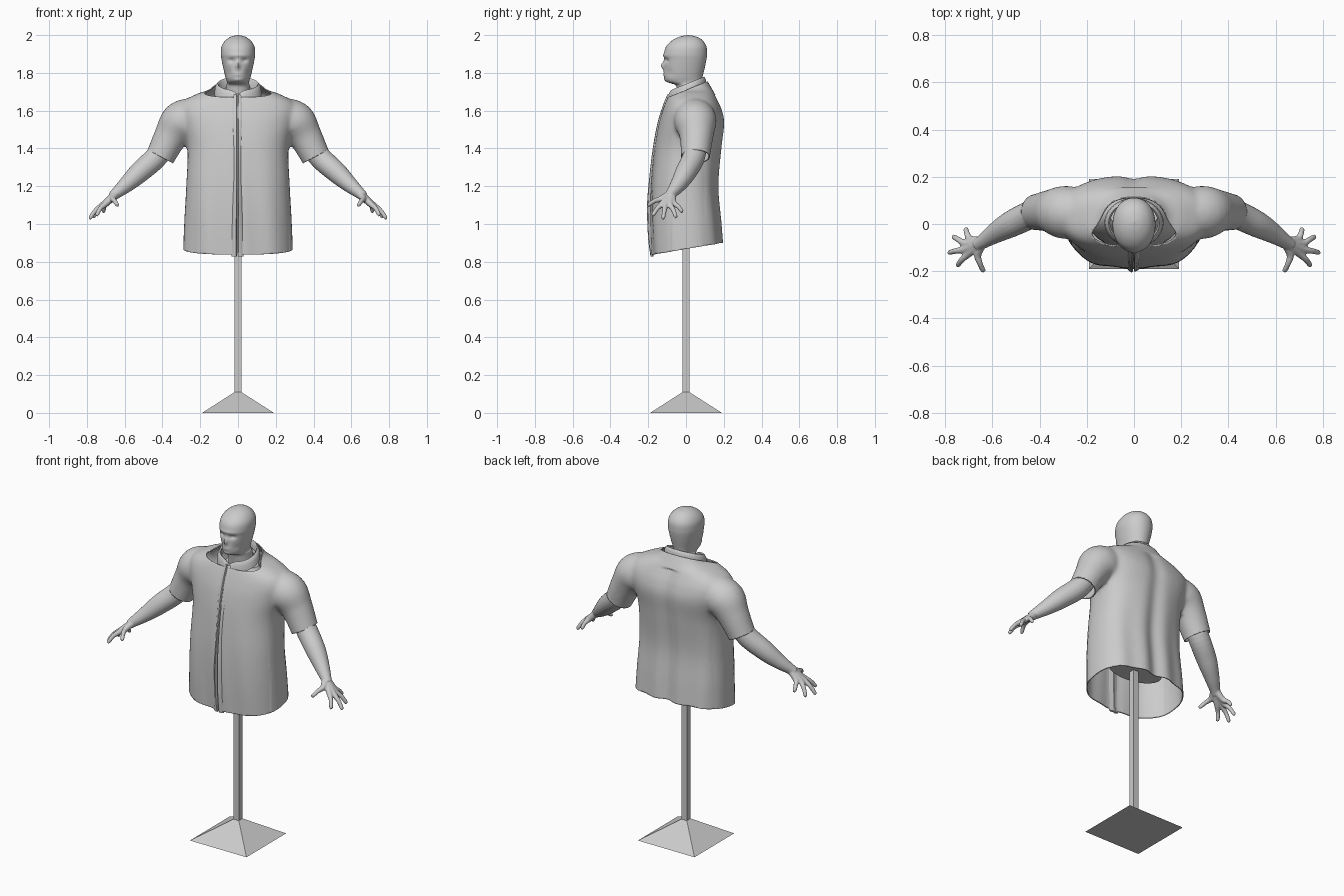
import bpy, bmesh, math
from mathutils import Vector

if "Cube" in bpy.data.objects:
    bpy.data.objects.remove(bpy.data.objects["Cube"])

TAU = 2 * math.pi


def spline(rows, steps=6):
    """Catmull-Rom interpolation of rows of numbers."""
    out = []
    for i in range(len(rows) - 1):
        a, b, c, d = (rows[max(i - 1, 0)], rows[i], rows[i + 1], rows[min(i + 2, len(rows) - 1)])
        for k in range(steps):
            t = k / steps
            out.append([q + .5 * t * (r - p + t * (2 * p - 5 * q + 4 * r - s + t * (3 * (q - r) + s - p)))
                        for p, q, r, s in zip(a, b, c, d)])
    return out + [list(rows[-1])]


def skin(bm, rings, loop=False):
    """Bridge rings of points; cap the ends unless the rings form a loop."""
    vs = [[bm.verts.new(p) for p in r] for r in rings]
    n = len(vs[0])
    pairs = list(zip(vs, vs[1:])) + ([(vs[-1], vs[0])] if loop else [])
    for a, b in pairs:
        for i in range(n):
            j = (i + 1) % n
            bm.faces.new((a[i], a[j], b[j], b[i]))
    if not loop:
        bm.faces.new(vs[0])
        bm.faces.new(vs[-1])


def body_rings(rows, n=2.0, seg=48, steps=6):
    """Horizontal superellipse rings from rows of z, half width, front y, back y."""
    rings = []
    for z, hx, f, b in spline(rows, steps):
        pts = []
        for i in range(seg):
            c, s = math.cos(TAU * i / seg), math.sin(TAU * i / seg)
            px = math.copysign(abs(c) ** (2 / n), c) * max(hx, .002)
            py = math.copysign(abs(s) ** (2 / n), s) * (b - f) / 2 + (b + f) / 2
            pts.append((px, py, z))
        rings.append(pts)
    return rings


def tube_rings(rows, seg=20, steps=6):
    """Round rings along a path of x, y, z, radius."""
    pts = spline(rows, steps)
    rings = []
    for i, p in enumerate(pts):
        t = Vector(pts[min(i + 1, len(pts) - 1)][:3]) - Vector(pts[max(i - 1, 0)][:3])
        q = t.to_track_quat('Z', 'Y')
        r = max(p[3], .002)
        rings.append([Vector(p[:3]) + q @ Vector((r * math.cos(TAU * k / seg), r * math.sin(TAU * k / seg), 0))
                      for k in range(seg)])
    return rings


def finish(name, bm, smooth=True):
    bmesh.ops.recalc_face_normals(bm, faces=bm.faces)
    me = bpy.data.meshes.new(name)
    bm.to_mesh(me)
    bm.free()
    ob = bpy.data.objects.new(name, me)
    bpy.context.collection.objects.link(ob)
    bpy.ops.object.select_all(action='DESELECT')
    ob.select_set(True)
    bpy.context.view_layer.objects.active = ob
    if smooth:
        bpy.ops.object.shade_smooth_by_angle(angle=math.radians(50))
    return ob


def fuse(ob, voxel, iterations):
    """Merge overlapping volumes into one smooth skin."""
    m = ob.modifiers.new("fuse", 'REMESH')
    m.mode, m.voxel_size, m.use_smooth_shade = 'VOXEL', voxel, True
    s = ob.modifiers.new("soften", 'SMOOTH')
    s.factor, s.iterations = .5, iterations
    for name in ("fuse", "soften"):
        bpy.ops.object.modifier_apply(modifier=name)


# Stand: pyramid base and square pole
bm = bmesh.new()
skin(bm, [[(x * h, y * h, z) for x, y in ((-1, -1), (1, -1), (1, 1), (-1, 1))]
          for h, z in ((.19, 0), (.018, .11))])
finish("stand_base", bm, False)
bm = bmesh.new()
skin(bm, [[(x * .018, y * .018, z) for x, y in ((-1, -1), (1, -1), (1, 1), (-1, 1))]
          for z in (.105, 1.02)])
finish("stand_pole", bm, False)

# Mannequin torso hidden inside the shirt
bm = bmesh.new()
skin(bm, body_rings([(1.0, .17, -.09, .11), (1.3, .19, -.11, .13), (1.5, .2, -.08, .14), (1.65, .1, -.03, .11)]))
finish("inner_torso", bm)

# Head and neck, with facial features pushed in and out
bm = bmesh.new()
skin(bm, body_rings([
    (1.60, .075, -.03, .10), (1.70, .066, -.045, .095), (1.735, .062, -.055, .088),
    (1.745, .058, -.082, .086), (1.757, .060, -.106, .086), (1.78, .067, -.115, .088),
    (1.83, .079, -.115, .10), (1.87, .087, -.115, .108), (1.90, .091, -.117, .111),
    (1.94, .087, -.105, .108), (1.972, .067, -.073, .088), (1.992, .037, -.032, .055),
    (2.0, .003, .008, .014)], 2.1, 64))
features = [(0, 1.838, -.018, .010, .020), (-.034, 1.866, .013, .016, .011), (.034, 1.866, .013, .016, .011),
            (0, 1.893, -.004, .05, .009), (0, 1.792, -.005, .022, .009), (0, 1.792, .004, .02, .003),
            (0, 1.762, -.004, .02, .010), (-.05, 1.80, .006, .014, .02), (.05, 1.80, .006, .014, .02)]
for v in bm.verts:
    if v.co.y < -.03:
        x, z = v.co.x, v.co.z
        v.co.y += sum(d * math.exp(-((x - fx) / sx) ** 2 - ((z - fz) / sz) ** 2) for fx, fz, d, sx, sz in features)
finish("head", bm)

# Arms: arm, four fingers and thumb fused into one skin, then mirrored
bm = bmesh.new()
skin(bm, tube_rings([(.33, .055, 1.52, .055), (.42, .045, 1.37, .06), (.52, .0, 1.275, .056),
                     (.59, -.04, 1.21, .043), (.645, -.077, 1.163, .030), (.665, -.09, 1.145, .026)]))
for knuckle, tip in (((.700, -.125, 1.108), (.750, -.178, 1.045)), ((.712, -.106, 1.105), (.787, -.122, 1.028)),
                     ((.708, -.084, 1.106), (.768, -.052, 1.035)), ((.692, -.066, 1.112), (.714, -.018, 1.063)),
                     ((.662, -.128, 1.135), (.637, -.203, 1.098))):
    k, t = Vector(knuckle), Vector(tip)
    mid = k.lerp(t, .5) + Vector((.004, 0, .006))
    skin(bm, tube_rings([(.640, -.075, 1.165, .022), (*k, .0165), (*mid, .0125),
                         (*k.lerp(t, .93), .0105), (*t, .004)], 12, 5))
arms = finish("arms", bm)
fuse(arms, .005, 3)
m = arms.modifiers.new("mirror", 'MIRROR')

# Shirt: torso and sleeve volumes fused, then cut open at hem, cuffs and neck
torso = [(.76, .294, -.178, .205), (1.0, .285, -.188, .187), (1.2, .274, -.185, .172), (1.4, .268, -.167, .19),
         (1.53, .30, -.145, .205), (1.60, .315, -.125, .193), (1.65, .29, -.107, .172),
         (1.69, .215, -.09, .152), (1.72, .14, -.082, .135), (1.80, .095, -.075, .09)]
bm = bmesh.new()
skin(bm, body_rings(torso, 2.5, 64))
for s in (1, -1):
    skin(bm, tube_rings([(s * .22, .045, 1.565, .105), (s * .30, .05, 1.538, .112), (s * .355, .055, 1.465, .09),
                         (s * .412, .05, 1.355, .077), (s * .446, .045, 1.285, .075)], 32))
shirt = finish("shirt", bm)
fuse(shirt, .011, 6)
bm = bmesh.new()
bm.from_mesh(shirt.data)


def trim(test, co, no):
    faces = [f for f in bm.faces if all(test(v.co) for v in f.verts)]
    geom = set(faces) | {e for f in faces for e in f.edges} | {v for f in faces for v in f.verts}
    bmesh.ops.bisect_plane(bm, geom=list(geom), dist=1e-5, plane_co=co, plane_no=no, clear_outer=True)


trim(lambda p: p.z < 1.0, (0, -.18, .838), (0, .165, -.986))
trim(lambda p: p.z > 1.6 and abs(p.x) < .2, (0, 0, 1.71), (0, -.37, .93))
for s in (1, -1):
    trim(lambda p: p.x * s > .305 and 1.1 < p.z < 1.46, (s * .412, .05, 1.357), (s * .47, 0, -.88))
for v in bm.verts:                      # spine hollow and soft drape folds
    x, y, z = v.co
    if abs(x) < .3 and z < 1.68:
        low = min(max((1.5 - z) / .5, 0), 1)
        if y > .1:
            v.co.y -= .013 * math.exp(-(x / .045) ** 2) + low * .005 * math.cos(x * 42)
        elif y < -.08:
            v.co.y += low * .004 * math.cos(x * 36 + z * 3) * min(abs(x) / .06, 1)
bm.to_mesh(shirt.data)
bm.free()
m = shirt.modifiers.new("cloth", 'SOLIDIFY')
m.thickness, m.offset = .006, -1

# Stand-up collar, low at the front and high at the back
bm = bmesh.new()
rings = []
for i in range(64):
    c, s = math.cos(TAU * i / 64), math.sin(TAU * i / 64)
    notch = .018 * math.exp(-(c / .2) ** 2) if s < 0 else 0
    ring = []
    for scale, h in ((1.13, -.055), (1.09, -.02), (1.03, -.006 - notch), (.97, -notch),
                     (.91, -.006 - notch), (.93, -.05)):
        y = .005 + .092 * s * scale
        ring.append((.111 * c * scale, y, 1.741 + .4 * y + h))
    rings.append(ring)
skin(bm, rings, loop=True)
finish("collar", bm)

# Front opening: two lifted flaps that follow the chest
path = spline([(.828, -.181, .006, .9), (.93, -.186, .014, .9), (1.1, -.187, .018, .8), (1.25, -.181, .012, .6),
               (1.4, -.167, .008, .6), (1.53, -.145, .006, .75), (1.62, -.118, .006, .8), (1.685, -.094, .004, .5)])
for name, s, lift in (("flap_left", 1, .8), ("flap_right", -1, 1)):
    bm = bmesh.new()
    skin(bm, [[(s * (.002 + x * w) - .003, y + dy - k * b * lift, z)
               for x, dy, k in ((.034, .004, 0), (.02, -.003, .45), (.005, -.001, 1), (.0, .003, .9), (.002, .01, 0))]
              for z, y, b, w in path])
    finish(name, bm)
